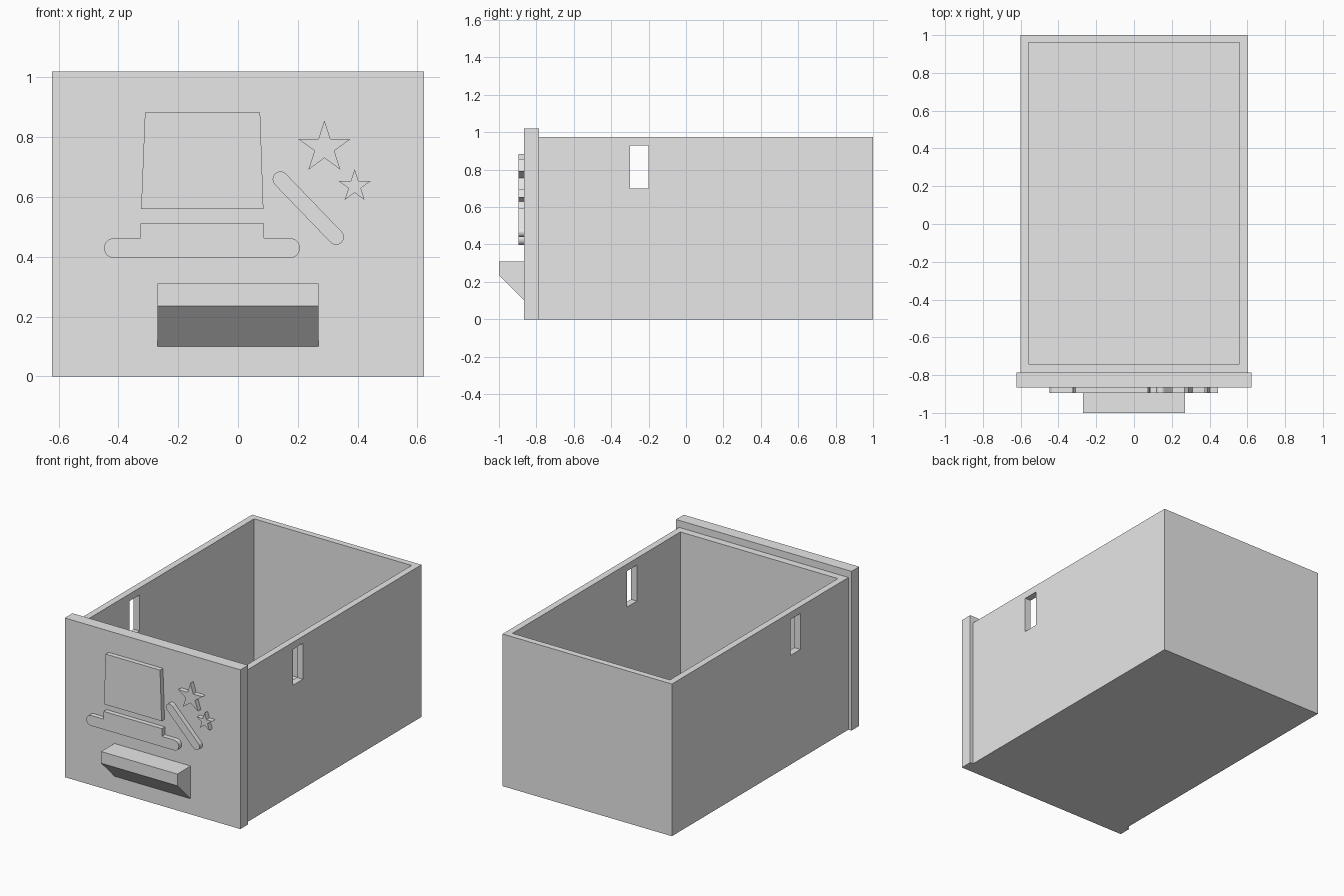
import bpy, bmesh
from math import sin, cos, pi, atan2, radians
from mathutils import Vector

cube = bpy.data.objects.get("Cube")
if cube:
    bpy.data.objects.remove(cube, do_unlink=True)

GREY = (0.8, 0.8, 0.8, 1)
grey = bpy.data.materials.new("plain grey")
grey.use_nodes = True
grey.diffuse_color = GREY
grey.node_tree.nodes["Principled BSDF"].inputs["Base Color"].default_value = GREY


def prism(name, outline, start, depth):
    """Extrude a closed outline of 3D points along a depth vector."""
    bm = bmesh.new()
    face = bm.faces.new([bm.verts.new(Vector(p) + Vector(start)) for p in outline])
    side = bmesh.ops.extrude_face_region(bm, geom=[face], use_keep_orig=True)
    moved = [g for g in side["geom"] if isinstance(g, bmesh.types.BMVert)]
    bmesh.ops.translate(bm, verts=moved, vec=depth)
    bmesh.ops.recalc_face_normals(bm, faces=bm.faces)
    mesh = bpy.data.meshes.new(name)
    bm.to_mesh(mesh)
    bm.free()
    mesh.materials.append(grey)
    obj = bpy.data.objects.new(name, mesh)
    bpy.context.collection.objects.link(obj)
    return obj


def block(name, x, y, z):
    base = [(x[0], y[0], 0), (x[1], y[0], 0), (x[1], y[1], 0), (x[0], y[1], 0)]
    return prism(name, base, (0, 0, z[0]), (0, 0, z[1] - z[0]))


def relief(name, points):
    """Raised emblem on the front panel, from an (x, z) outline."""
    return prism(name, [(x, 0, z) for x, z in points], (0, -0.895, 0), (0, 0.035, 0))


def arc(cx, cz, r, start, end, steps=16):
    turns = [start + (end - start) * i / steps for i in range(steps + 1)]
    return [(cx + r * cos(a), cz + r * sin(a)) for a in turns]


def star(name, cx, cz, r):
    radii = (r, r * 0.382)
    relief(name, [(cx + radii[i % 2] * cos(pi / 2 + i * pi / 5),
                   cz + radii[i % 2] * sin(pi / 2 + i * pi / 5)) for i in range(10)])


# Open drawer box, hollowed and slotted through both side walls
box = block("drawer_box", (-0.6, 0.6), (-0.787, 1), (0, 0.975))
cavity = block("cavity_cutter", (-0.558, 0.558), (-0.74, 0.96), (0.042, 1.2))
slot = block("slot_cutter", (-0.8, 0.8), (-0.3, -0.2), (0.7, 0.93))
for cutter in (cavity, slot):
    cut = box.modifiers.new(cutter.name, 'BOOLEAN')
    cut.operation = 'DIFFERENCE'
    cut.solver = 'EXACT'
    cut.object = cutter
bpy.context.view_layer.update()
cut_mesh = bpy.data.meshes.new_from_object(
    box.evaluated_get(bpy.context.evaluated_depsgraph_get()))
box.modifiers.clear()
box.data = cut_mesh
for cutter in (cavity, slot):
    bpy.data.objects.remove(cutter, do_unlink=True)

# Front panel, slightly wider and taller than the box
block("front_panel", (-0.622, 0.622), (-0.865, -0.787), (0, 1.02))

# Pull handle with a sloping underside
handle = [(0, -0.86, 0.31), (0, -1, 0.31), (0, -1, 0.235), (0, -0.865, 0.1), (0, -0.86, 0.1)]
prism("pull_handle", handle, (-0.27, 0, 0), (0.54, 0, 0))

# Hat emblem: crown and rounded brim
relief("hat_crown", [(-0.324, 0.559), (0.085, 0.559), (0.074, 0.883), (-0.311, 0.883)])
brim_r = 0.033
brim_z = 0.429
relief("hat_brim", arc(-0.448 + brim_r, brim_z, brim_r, 1.5 * pi, 0.5 * pi)
       + [(-0.326, brim_z + brim_r), (-0.326, 0.512), (0.087, 0.512), (0.087, brim_z + brim_r)]
       + arc(0.207 - brim_r, brim_z, brim_r, 0.5 * pi, -0.5 * pi))

# Wand emblem: a slanted rounded bar
top, tip, wand_r = (0.142, 0.659), (0.328, 0.466), 0.026
lean = atan2(tip[1] - top[1], tip[0] - top[0])
quarter = radians(90)
relief("wand", arc(*top, wand_r, lean + quarter, lean + 3 * quarter)
       + arc(*tip, wand_r, lean - quarter, lean + quarter))

# Star emblems
star("large_star", 0.289, 0.765, 0.091)
star("small_star", 0.39, 0.636, 0.057)
